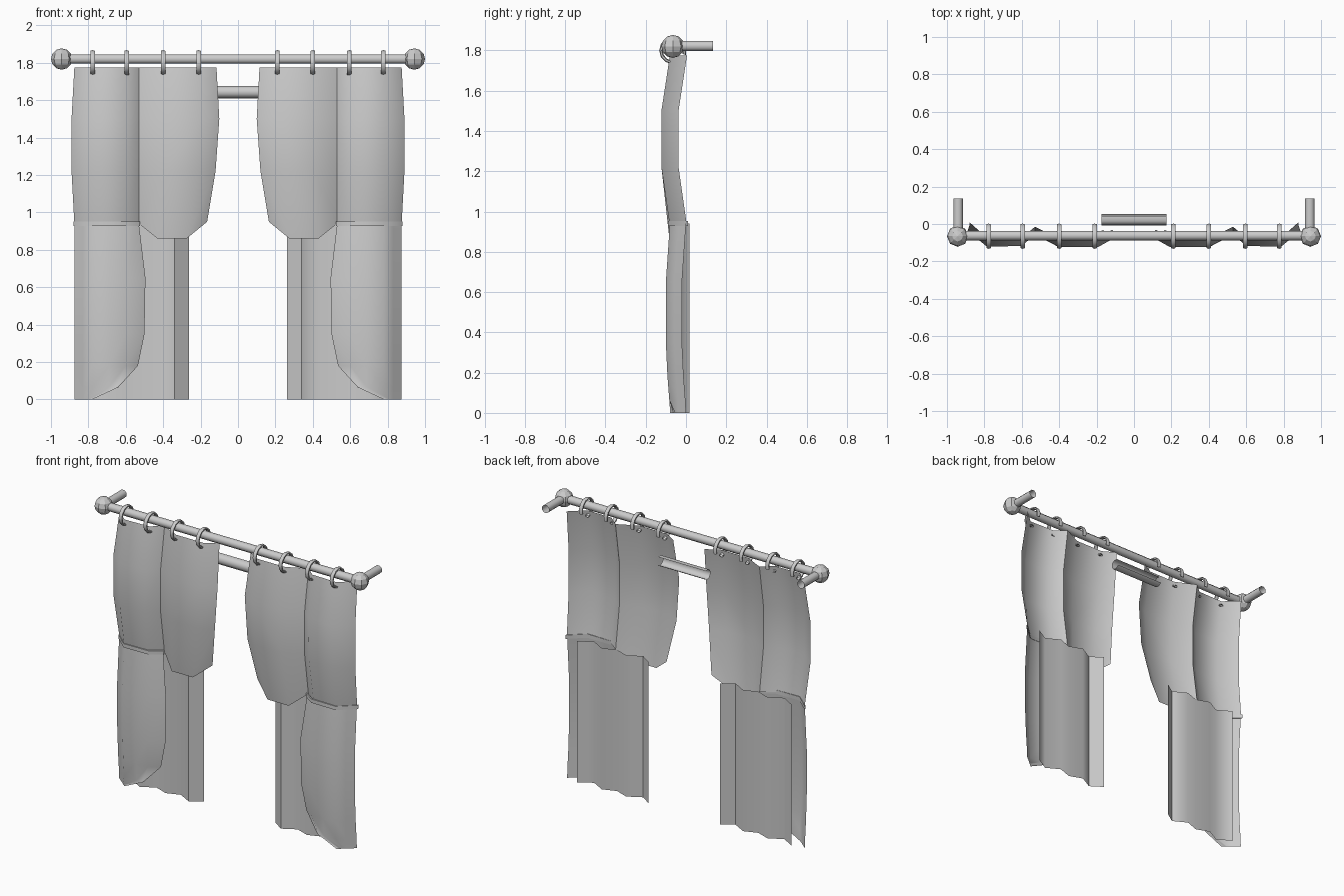
import bpy
from math import sin, cos, radians, pi

if "Cube" in bpy.data.objects:
    bpy.data.objects.remove(bpy.data.objects["Cube"])


def interp(pts, x):
    """Piecewise linear lookup, clamped at both ends."""
    if x <= pts[0][0]:
        return pts[0][1]
    for (x0, y0), (x1, y1) in zip(pts, pts[1:]):
        if x <= x1:
            return y0 + (y1 - y0) * (x - x0) / (x1 - x0)
    return pts[-1][1]


def grid(name, rows, closed=False, mirror=False, angle=60):
    """Skin a list of equally long point rows."""
    n = len(rows[0])
    faces = []
    for r in range(len(rows) - 1):
        for c in range(n if closed else n - 1):
            d = (c + 1) % n
            faces.append((r * n + c, r * n + d, (r + 1) * n + d, (r + 1) * n + c))
    me = bpy.data.meshes.new(name)
    me.from_pydata([p for row in rows for p in row], [], faces)
    ob = bpy.data.objects.new(name, me)
    bpy.context.collection.objects.link(ob)
    if mirror:
        m = ob.modifiers.new("Mirror", 'MIRROR')
        m.use_mirror_merge = False
    bpy.ops.object.select_all(action='DESELECT')
    ob.select_set(True)
    bpy.context.view_layer.objects.active = ob
    bpy.ops.object.shade_smooth_by_angle(angle=radians(angle))
    return ob


def circle(r, n=8):
    return [(r * cos(2 * pi * i / n + pi / n), r * sin(2 * pi * i / n + pi / n)) for i in range(n)]


# rod
grid("rod", [[(x, -0.062 + a, 1.82 + b) for a, b in circle(0.027)] for x in (-0.94, 0.94)], True)

# wall brackets, open tubes
grid("wall_bracket", [[(0.94 + a, y, 1.822 + b) for a, b in circle(0.027)] for y in (-0.06, 0.135)],
     True, True)

# valance tube behind the gap, open at the back
arc = [radians(a) for a in range(60, 331, 45)]
grid("back_tube", [[(x, 0.025 + 0.034 * cos(a), 1.643 + 0.034 * sin(a)) for a in arc]
                   for x in (-0.175, 0.175)])

# finials
for s, side in ((1, "right"), (-1, "left")):
    bpy.ops.mesh.primitive_uv_sphere_add(segments=8, ring_count=6, radius=0.057,
                                         location=(s * 0.943, -0.065, 1.82))
    bpy.context.object.name = "finial_" + side

# rings, open at the lower back
for i, x in enumerate((0.21, 0.4, 0.595, 0.777)):
    rows = []
    for k in range(11):
        a = radians(-20 + 28.5 * k)
        rows.append([(x + w, -0.065 + r * cos(a), 1.8 + r * sin(a))
                     for w, r in ((-0.012, 0.056), (0, 0.051), (0.012, 0.056), (0.012, 0.064),
                                  (0, 0.068), (-0.012, 0.064))])
    grid("ring_%d" % (i + 1), rows, True, True)

# upper curtain: two wide folds, bulging forward at mid height
fold = (-0.03, -0.08, -0.08, -0.015, -0.075, -0.08, 0.005)
top = (0.115, 0.2, 0.4, 0.53, 0.6, 0.78, 0.875)
mid = (0.1, 0.19, 0.4, 0.53, 0.6, 0.785, 0.89)
low = (0.12, 0.21, 0.405, 0.53, 0.605, 0.785, 0.89)
hem = (0.165, 0.275, 0.43, 0.53, 0.61, 0.78, 0.875)
hem_z = (0.95, 0.86, 0.86, 0.94, 0.94, 0.94, 0.94)
rows = [[(x, f + dy, z) for x, f in zip(xs, fold)]
        for xs, z, dy in ((top, 1.775, 0), (mid, 1.5, -0.042), (low, 1.22, -0.042))]
rows.append([(x, f - 0.002, z) for x, f, z in zip(hem, fold, hem_z)])
grid("upper_curtain", rows, mirror=True)

# lower front curtain, gathered below the tie
section = [(0.53, -0.03), (0.6, -0.078), (0.78, -0.08), (0.875, 0.0)]
rows = []
for z, x_in, dy in ((0.94, 0.53, 0), (0.65, 0.495, -0.02), (0.35, 0.5, -0.02), (0.18, 0.535, -0.012),
                    (0.065, 0.64, -0.003), (0, 0.78, 0)):
    xs = [x_in] + [max(x, x_in + 0.01 * (i + 1)) for i, x in enumerate((0.6, 0.69, 0.78))] + [0.83, 0.875]
    rows.append([(x, interp(section, x) + dy, z) for x in xs])
grid("lower_front_curtain", rows, mirror=True)

# lower back curtain, shallow zigzag folds
zig = [(0.262, 0.018), (0.34, -0.035), (0.43, 0.015), (0.52, -0.018), (0.61, 0.015), (0.7, -0.035),
       (0.79, 0.018)]
grid("lower_back_curtain", [[(x, y, z) for x, y in zig] for z in (0.94, 0)], mirror=True)

# tie band across the outer fold
path = [(0.525, -0.03), (0.6, -0.082), (0.78, -0.084), (0.88, 0.005)]
grid("tie_band", [[(x, y + d, z) for d, z in ((-0.005, 0.927), (-0.005, 0.952), (0.005, 0.952),
                                              (0.005, 0.927))] for x, y in path], True, True)
